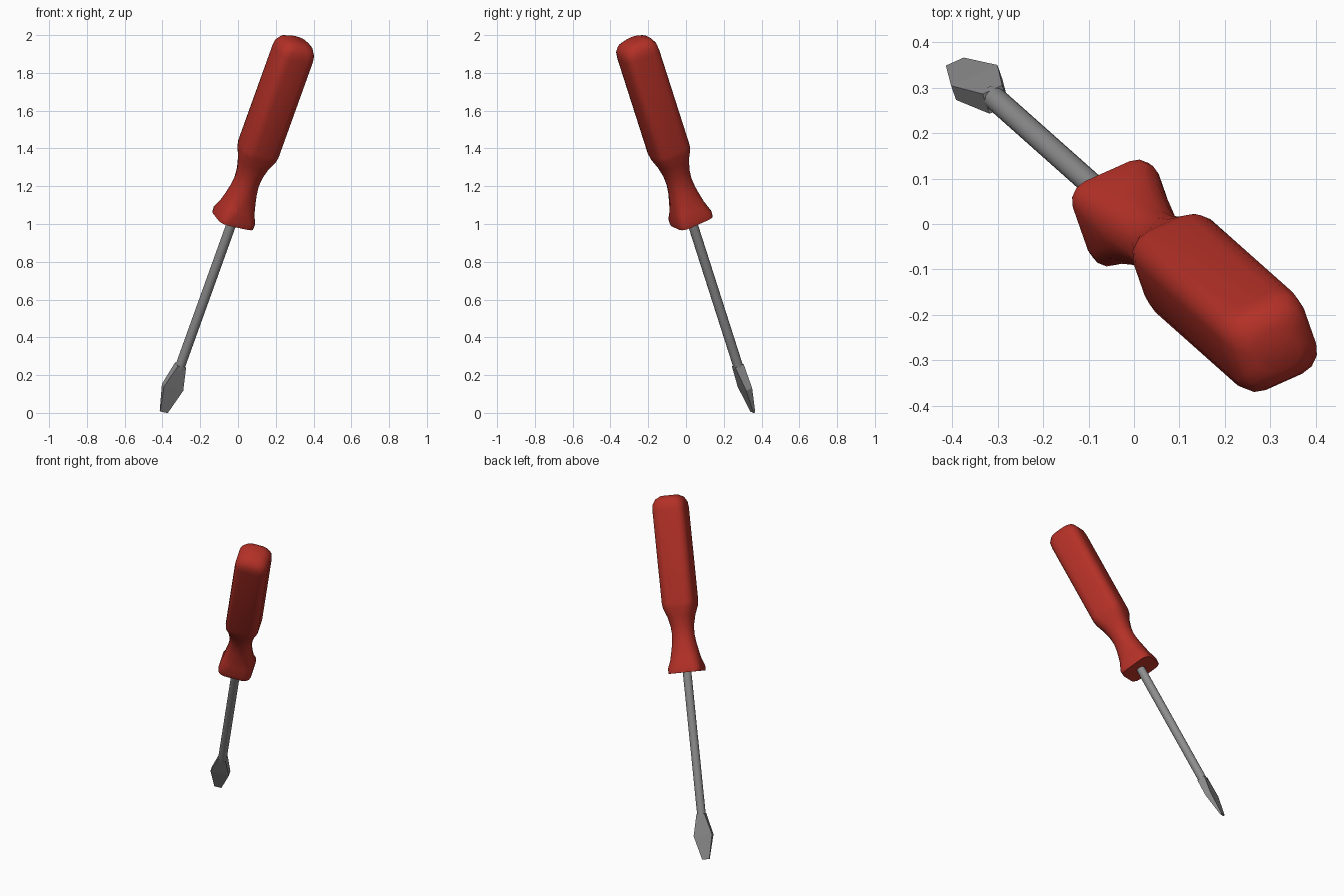
import bpy, bmesh, math
from mathutils import Vector, Matrix

if "Cube" in bpy.data.objects:
    bpy.data.objects.remove(bpy.data.objects["Cube"])

# tilted frame: d runs along the tool, w across the blade, n out of the blade's flat
d = Vector((0.36, -0.32, 1.0)).normalized()
w = Vector((0.9, 0.4, -0.19))
w = (w - d * w.dot(d)).normalized()
n = d.cross(w)
frame = Matrix((w, n, d)).transposed().to_4x4()
frame.translation = (-0.035, 0.035, 1.0)


def material(name, rgb):
    m = bpy.data.materials.new(name)
    m.diffuse_color = (*rgb, 1)
    m.use_nodes = True
    m.node_tree.nodes["Principled BSDF"].inputs["Base Color"].default_value = m.diffuse_color
    return m


red = material("handle red", (0.45, 0.03, 0.02))
steel = material("steel grey", (0.27, 0.27, 0.27))


def loft(name, sections, mat, angle=None):
    """Skin a list of (height, outline) sections and cap both ends."""
    bm = bmesh.new()
    rings = [[bm.verts.new((x, y, s)) for x, y in pts] for s, pts in sections]
    for a, b in zip(rings, rings[1:]):
        for i in range(len(a)):
            j = (i + 1) % len(a)
            bm.faces.new((a[i], a[j], b[j], b[i]))
    bm.faces.new(rings[0][::-1])
    bm.faces.new(rings[-1])
    bmesh.ops.recalc_face_normals(bm, faces=bm.faces[:])
    bm.transform(frame)
    me = bpy.data.meshes.new(name)
    bm.to_mesh(me)
    bm.free()
    me.materials.append(mat)
    ob = bpy.data.objects.new(name, me)
    bpy.context.collection.objects.link(ob)
    if angle:
        bpy.ops.object.select_all(action='DESELECT')
        ob.select_set(True)
        bpy.context.view_layer.objects.active = ob
        bpy.ops.object.shade_smooth_by_angle(angle=math.radians(angle))
    return ob


def rounded_square(a, r, steps=4):
    """Outline with half width a and corner radius r."""
    pts = []
    for q in range(4):
        c = math.radians(45 + 90 * q)
        cx, cy = math.copysign(a - r, math.cos(c)), math.copysign(a - r, math.sin(c))
        for k in range(steps):
            t = math.radians(90 * q + 90 * k / (steps - 1))
            pts.append((cx + r * math.cos(t), cy + r * math.sin(t)))
    return pts


def rect(x, y):
    return [(x, y), (-x, y), (-x, -y), (x, -y)]


def circle(r, count=16):
    return [(r * math.cos(2 * math.pi * i / count), r * math.sin(2 * math.pi * i / count))
            for i in range(count)]


# handle: flared foot, round neck, rounded-square grip, domed end
profile = [(0.02, 0.100, 0.045), (0.05, 0.101, 0.045), (0.10, 0.089, 0.062),
           (0.15, 0.081, 0.068), (0.20, 0.072, 0.064), (0.25, 0.067, 0.060),
           (0.30, 0.070, 0.060), (0.36, 0.082, 0.062), (0.41, 0.097, 0.056),
           (0.44, 0.100, 0.050), (1.00, 0.100, 0.050), (1.035, 0.097, 0.052),
           (1.065, 0.082, 0.052), (1.083, 0.050, 0.040)]
loft("handle", [(s, rounded_square(a, r)) for s, a, r in profile], red, 50)

# round shaft
loft("shaft", [(-0.85, circle(0.026)), (0.06, circle(0.026))], steel, 40)

# flat blade: shoulder, widest point, thin tip
loft("blade", [(-1.1045, rect(0.022, 0.005)), (-0.96, rect(0.057, 0.018)),
               (-0.83, rect(0.024, 0.025))], steel)
